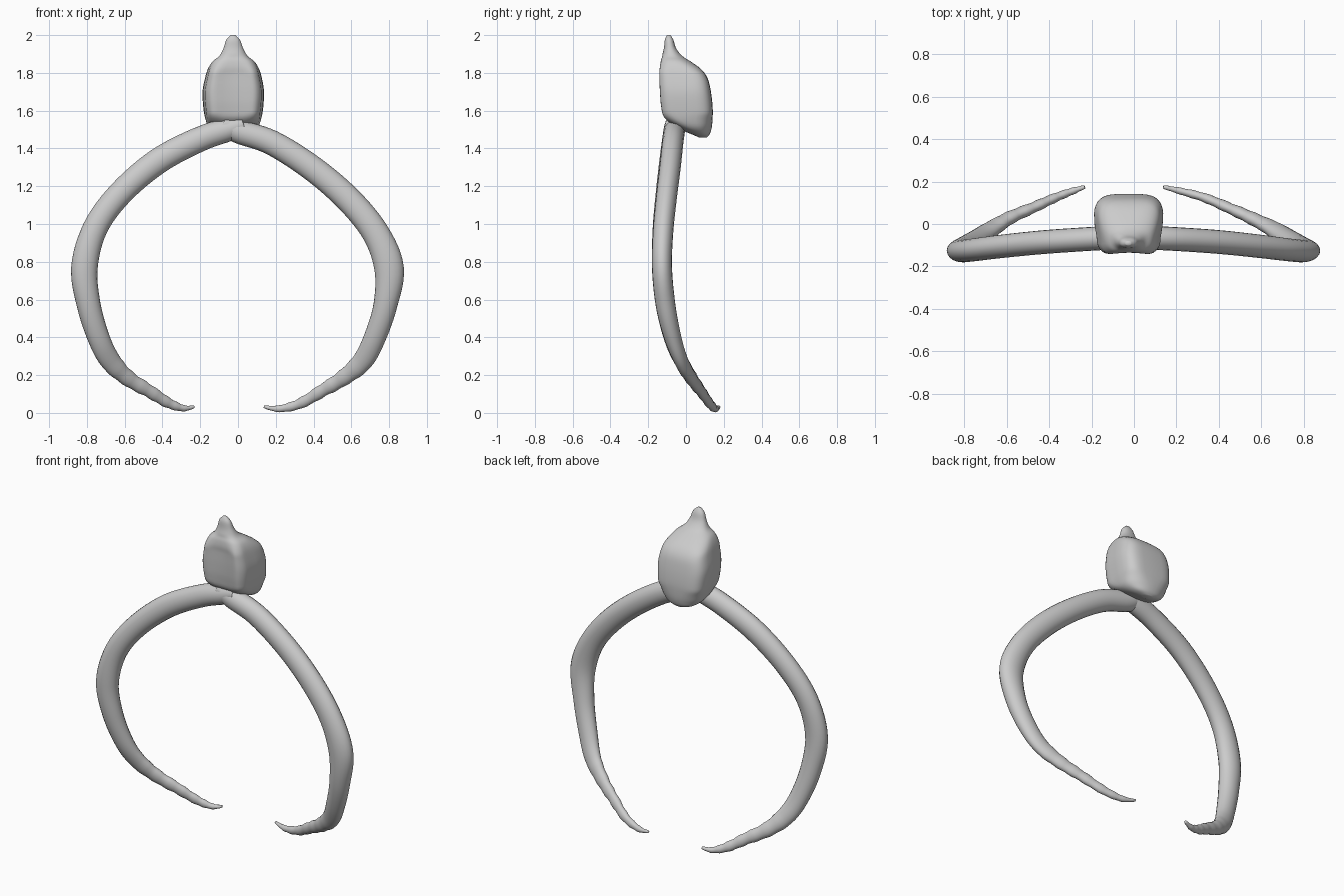
import bpy, bmesh, math
from mathutils import Vector


def smooth_rows(rows, steps):
    """Catmull-Rom interpolation of rows of numbers."""
    out = []
    for i in range(len(rows) - 1):
        p0, p1 = rows[max(i - 1, 0)], rows[i]
        p2, p3 = rows[i + 1], rows[min(i + 2, len(rows) - 1)]
        for s in range(steps):
            t = s / steps
            out.append([0.5 * (2 * b + (c - a) * t + (2 * a - 5 * b + 4 * c - d) * t * t
                               + (3 * b - a - 3 * c + d) * t ** 3)
                        for a, b, c, d in zip(p0, p1, p2, p3)])
    return out + [list(rows[-1])]


def loft(name, rings):
    """Skin closed rings into a capped, smooth-shaded mesh."""
    bm = bmesh.new()
    vr = [[bm.verts.new(p) for p in r] for r in rings]
    n = len(vr[0])
    for r0, r1 in zip(vr, vr[1:]):
        for i in range(n):
            j = (i + 1) % n
            bm.faces.new((r0[i], r0[j], r1[j], r1[i]))
    bm.faces.new(vr[0][::-1])
    bm.faces.new(vr[-1])
    bmesh.ops.recalc_face_normals(bm, faces=bm.faces)
    for f in bm.faces:
        f.smooth = True
    me = bpy.data.meshes.new(name)
    bm.to_mesh(me)
    bm.free()
    ob = bpy.data.objects.new(name, me)
    bpy.context.collection.objects.link(ob)
    return ob


def arm(name, rows, sides=20):
    """Sweep an elliptical section; rows are x, y, z, in-plane radius, depth radius."""
    pts = smooth_rows(rows, 6)
    rings = []
    for i, (x, y, z, a, b) in enumerate(pts):
        t = Vector(pts[min(i + 1, len(pts) - 1)][:3]) - Vector(pts[max(i - 1, 0)][:3])
        t.normalize()
        n = t.cross(Vector((0, 1, 0))).normalized()
        d = n.cross(t).normalized()
        # slight lumps on the thin lower end
        k = 1 + 0.07 * math.sin(i * 1.7) * max(0, min(1, (0.3 - z) * 6))
        rings.append([Vector((x, y, z)) + n * a * k * math.cos(q) + d * b * k * math.sin(q)
                      for q in (2 * math.pi * s / sides for s in range(sides))])
    return loft(name, rings)


# Curved arms
arm("left_arm", [
    (0.03, -0.06, 1.525, 0.05, 0.05),
    (-0.05, -0.062, 1.50, 0.062, 0.056),
    (-0.20, -0.07, 1.45, 0.066, 0.056),
    (-0.42, -0.085, 1.335, 0.068, 0.056),
    (-0.62, -0.105, 1.165, 0.066, 0.055),
    (-0.755, -0.122, 0.98, 0.066, 0.054),
    (-0.813, -0.127, 0.77, 0.07, 0.053),
    (-0.79, -0.108, 0.57, 0.063, 0.052),
    (-0.735, -0.07, 0.39, 0.058, 0.045),
    (-0.675, -0.025, 0.275, 0.054, 0.036),
    (-0.585, 0.03, 0.185, 0.042, 0.03),
    (-0.47, 0.08, 0.115, 0.034, 0.025),
    (-0.37, 0.125, 0.053, 0.027, 0.021),
    (-0.29, 0.155, 0.025, 0.017, 0.016),
    (-0.232, 0.175, 0.032, 0.007, 0.008)])

arm("right_arm", [
    (-0.08, -0.06, 1.53, 0.05, 0.05),
    (0.0, -0.062, 1.49, 0.062, 0.056),
    (0.18, -0.07, 1.43, 0.066, 0.056),
    (0.40, -0.085, 1.29, 0.068, 0.056),
    (0.59, -0.105, 1.125, 0.07, 0.055),
    (0.73, -0.122, 0.95, 0.072, 0.054),
    (0.80, -0.127, 0.765, 0.078, 0.053),
    (0.78, -0.108, 0.57, 0.063, 0.052),
    (0.725, -0.07, 0.40, 0.058, 0.045),
    (0.66, -0.025, 0.275, 0.054, 0.036),
    (0.56, 0.025, 0.187, 0.042, 0.03),
    (0.45, 0.075, 0.12, 0.034, 0.025),
    (0.33, 0.125, 0.05, 0.027, 0.021),
    (0.22, 0.155, 0.022, 0.018, 0.016),
    (0.138, 0.175, 0.032, 0.007, 0.008)])

# Head: horizontal rounded-square rings; rows are z, centre x, half width, front y, back y
head_rows = [
    (1.458, -0.025, 0.03, 0.07, 0.11),
    (1.475, -0.025, 0.085, 0.03, 0.125),
    (1.51, -0.025, 0.13, -0.05, 0.136),
    (1.56, -0.025, 0.15, -0.125, 0.141),
    (1.62, -0.025, 0.16, -0.143, 0.141),
    (1.70, -0.025, 0.164, -0.15, 0.132),
    (1.77, -0.024, 0.152, -0.152, 0.115),
    (1.82, -0.024, 0.137, -0.152, 0.08),
    (1.86, -0.024, 0.112, -0.142, 0.025),
    (1.89, -0.024, 0.075, -0.128, -0.02),
    (1.93, -0.025, 0.052, -0.117, -0.052),
    (1.975, -0.026, 0.036, -0.112, -0.067),
    (2.0, -0.027, 0.012, -0.1, -0.082)]
rings = []
for z, cx, w, y0, y1 in smooth_rows(head_rows, 4):
    cy, h = (y0 + y1) / 2, (y1 - y0) / 2
    body = max(0, min(1, (1.9 - z) * 10)) * min(1, max(0, (z - 1.5) * 12))
    ring = []
    for s in range(40):
        q = 2 * math.pi * s / 40
        c, d = math.cos(q), math.sin(q)
        e = 0.5 + 0.4 * (1 - body)
        u = math.copysign(abs(c) ** e, c)
        v = math.copysign(abs(d) ** e, d)
        # front plate is a little narrower, with a hollow face and waisted sides
        wide = 1 - body * (0.09 * max(0, -v) + 0.05 * math.exp(-((v + 0.25) / 0.3) ** 2))
        dent = body * 0.022 * max(0, -v) * max(0, 1 - (u / 0.75) ** 2)
        ring.append(Vector((cx + w * u * wide, cy + h * v + dent, z)))
    rings.append(ring)
loft("head", rings)
